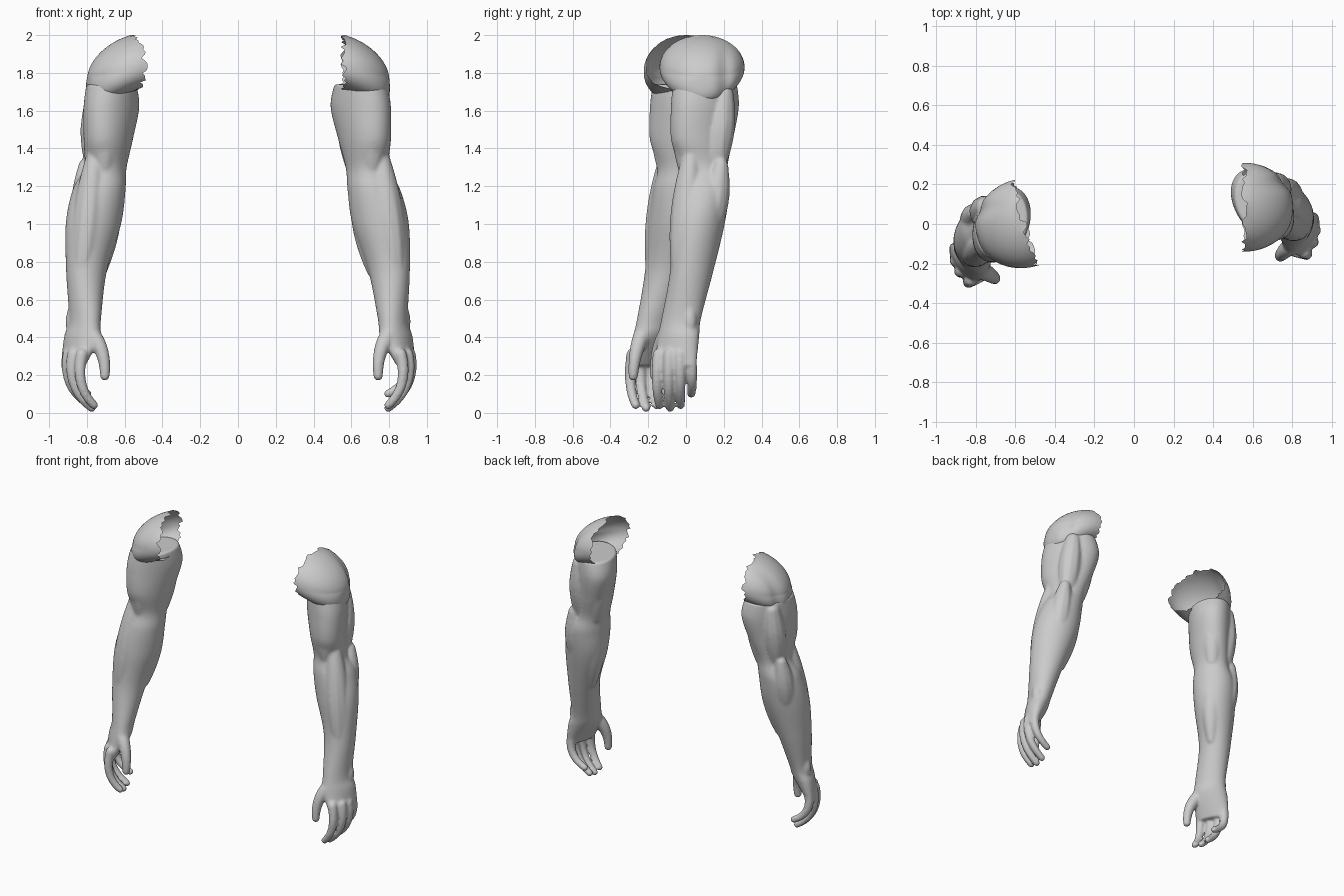
import bpy, bmesh, math, random
from mathutils import Matrix, Vector

random.seed(4)
cube = bpy.data.objects.get("Cube")
if cube:
    bpy.data.objects.remove(cube)

GREY = (0.6, 0.6, 0.6, 1)
grey = bpy.data.materials.new("plain_grey")
grey.use_nodes = True
grey.diffuse_color = GREY
grey.node_tree.nodes["Principled BSDF"].inputs["Base Color"].default_value = GREY

# Limb sections: height, x centre, y centre, half width, half depth, diagonal lean
SECTIONS = [
    (1.74, .65, .10, .14, .17, -.25),
    (1.62, .65, .10, .16, .18, -.35),
    (1.45, .67, .085, .14, .165, -.3),
    (1.3, .685, .09, .115, .13, -.1),
    (1.18, .72, .085, .14, .145, 0),
    (1.0, .755, .065, .15, .14, -.1),
    (.75, .80, .03, .11, .115, -.1),
    (.5, .82, -.025, .08, .105, .2),
    (.4, .84, -.04, .085, .11, .4),
    (.25, .89, -.055, .05, .11, .6),
]

# Muscles and bony bumps: upper end, lower end, end radius, middle radius
MUSCLES = {
    "biceps": ((.70, .02, 1.7), (.71, .0, 1.3), .045, .085),
    "inner_triceps": ((.575, .18, 1.68), (.62, .15, 1.3), .05, .075),
    "outer_triceps": ((.71, .2, 1.68), (.73, .16, 1.32), .055, .08),
    "outer_forearm": ((.77, .185, 1.31), (.79, .12, .92), .04, .075),
    "inner_forearm": ((.63, .13, 1.26), (.71, .07, .75), .03, .07),
    "front_forearm": ((.75, .03, 1.38), (.84, -.03, .7), .045, .085),
    "wrist_bone": ((.87, .02, .55), (.88, .02, .44), .03, .04),
}


def catmull(a, b, c, d, t):
    """Smooth value between b and c."""
    return [q + t / 2 * (r - p + t * (2 * p - 5 * q + 4 * r - s + t * (3 * (q - r) + s - p)))
            for p, q, r, s in zip(a, b, c, d)]


def loft(bm, sections, sides=40, steps=10):
    """Closed tube through smoothly interpolated slanted ellipses."""
    padded = [sections[0], *sections, sections[-1]]
    rows = [catmull(*padded[i:i + 4], k / steps)
            for i in range(len(sections) - 1) for k in range(steps)]
    rows.append(sections[-1])
    rings = []
    for z, x, y, width, depth, lean in rows:
        turns = [math.tau * j / sides for j in range(sides)]
        rings.append([bm.verts.new((x + width * math.cos(t),
                                    y + depth * math.cos(t - math.acos(lean)), z))
                      for t in turns])
    for a, b in zip(rings, rings[1:]):
        for j in range(sides):
            n = (j + 1) % sides
            bm.faces.new((a[j], b[j], b[n], a[n]))
    bm.faces.new(rings[0])
    bm.faces.new(rings[-1][::-1])


def strand(bm, path, radius, count=50):
    """Overlapping balls along a curved path, fused later by the remesh."""
    a, b, c = map(Vector, path)
    for i in range(count):
        t = i / (count - 1)
        point = a.lerp(b, t).lerp(b.lerp(c, t), t)
        bmesh.ops.create_icosphere(bm, subdivisions=2, radius=radius(t),
                                   matrix=Matrix.Translation(point))


def add_muscles(bm):
    for top, bottom, end, middle in MUSCLES.values():
        centre = Vector(top).lerp(Vector(bottom), .5)
        strand(bm, (top, centre, bottom),
               lambda t: end + (middle - end) * math.sin(math.pi * t))


def add_digits(bm):
    def taper(t):
        return .033 - .009 * t
    # Four fingers fan out from the knuckles and curl inwards
    for i in range(4):
        y = -.145 + .056 * i
        lift = .075 if i == 3 else .015 * abs(i - 1)
        knuckle = (.91 - .012 * (i - 2) ** 2, y, .31)
        bend = (.945 - .01 * (i - 2) ** 2, y - .02 + .012 * i, .13 + lift / 2)
        strand(bm, (knuckle, bend, (.795, y + .005, .026 + lift)), taper)
    # Thumb
    strand(bm, ((.815, -.09, .43), (.735, -.16, .35), (.742, -.165, .195)),
           lambda t: .05 - .023 * t)


def finish(name, bm, matrix):
    bm.transform(matrix)
    if matrix.determinant() < 0:
        bmesh.ops.reverse_faces(bm, faces=bm.faces[:])
    mesh = bpy.data.meshes.new(name)
    bm.to_mesh(mesh)
    bm.free()
    mesh.materials.append(grey)
    mesh.shade_smooth()
    obj = bpy.data.objects.new(name, mesh)
    bpy.context.collection.objects.link(obj)
    return obj


def build_arm(name, matrix):
    bm = bmesh.new()
    loft(bm, SECTIONS)
    add_muscles(bm)
    add_digits(bm)
    obj = finish(name, bm, matrix)
    fuse = obj.modifiers.new("fuse", 'REMESH')
    fuse.mode, fuse.voxel_size, fuse.use_smooth_shade = 'VOXEL', .007, True
    soften = obj.modifiers.new("soften", 'SMOOTH')
    soften.factor, soften.iterations = .5, 18


def build_shoulder(name, matrix, sides=64, rows=18):
    """Open half dome, fuller and drooping below, with a torn inner rim."""
    bm = bmesh.new()
    rings = []
    for i in range(rows):
        angle = math.pi / 2 * (1 - i / rows)
        ring = []
        for j in range(sides):
            turn = math.tau * j / sides
            low = max(0, -math.sin(turn))
            power = 1 - .4 * low
            out, spread = math.cos(angle) ** power, math.sin(angle) ** power
            y = .085 + .225 * spread * math.cos(turn)
            rise = (.17 + low * (.07 * out - .05)) * spread * math.sin(turn)
            x = .56 + (.24 - .1 * rise) * out
            # Crease between the side and rear muscle heads
            x -= .022 * math.exp(-((y - .21) / .035) ** 2) * out
            if i == 0:
                x += random.uniform(-.02, .015)
            ring.append(bm.verts.new((x, y, 1.83 - .05 * out + rise)))
        rings.append(ring)
    pole = bm.verts.new((.8, .085, 1.78))
    for j in range(sides):
        n = (j + 1) % sides
        for a, b in zip(rings, rings[1:]):
            bm.faces.new((a[j], a[n], b[n], b[j]))
        bm.faces.new((rings[-1][j], rings[-1][n], pole))
    finish(name, bm, matrix)


def mirrored(degrees, x):
    """Turn about the shoulder, move, then reflect to the other side."""
    return (Matrix.Scale(-1, 4, (1, 0, 0)) @ Matrix.Translation((x, .008, 0))
            @ Matrix.Rotation(math.radians(degrees), 4, 'Z')
            @ Matrix.Translation((-.56, -.09, 0)))


build_arm("left_arm", Matrix.Identity(4))
build_shoulder("left_shoulder", Matrix.Identity(4))
build_arm("right_arm", mirrored(-12, .58))
build_shoulder("right_shoulder", mirrored(-16, .56))
